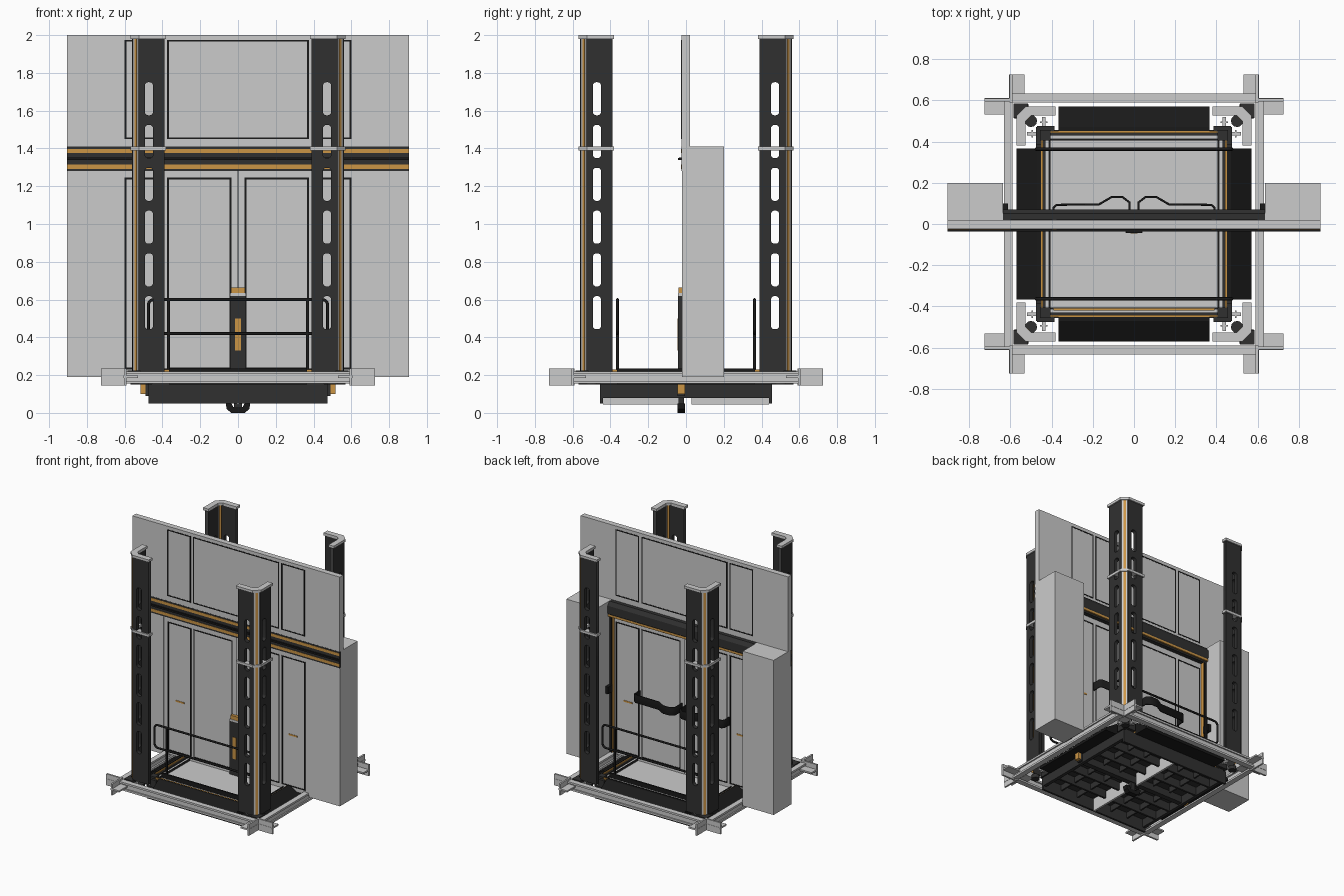
import bpy, bmesh, math
from mathutils import Vector

if "Cube" in bpy.data.objects:
    bpy.data.objects.remove(bpy.data.objects["Cube"])


def material(name, c):
    m = bpy.data.materials.new(name)
    m.diffuse_color = (*c, 1)
    m.use_nodes = True
    m.node_tree.nodes["Principled BSDF"].inputs["Base Color"].default_value = m.diffuse_color
    return m


DARK = material("dark_metal", (0.03, 0.03, 0.03))
BLACK = material("black_rubber", (0.01, 0.01, 0.01))
ORANGE = material("orange_trim", (0.6, 0.3, 0.06))


def finish(name, me, mat=None, m=""):
    ob = bpy.data.objects.new(name, me)
    bpy.context.collection.objects.link(ob)
    if mat:
        me.materials.clear()
        me.materials.append(mat)
    if m:
        mod = ob.modifiers.new("Mirror", "MIRROR")
        mod.use_axis = ("x" in m, "y" in m, False)
        mod.use_mirror_merge = False
    return ob


def boxes(name, items, mat=None, m=""):
    bm = bmesh.new()
    for lo, hi in items:
        vs = bmesh.ops.create_cube(bm, size=1)["verts"]
        for v in vs:
            v.co = Vector([(lo[i] + hi[i]) / 2 + v.co[i] * (hi[i] - lo[i]) for i in range(3)])
    me = bpy.data.meshes.new(name)
    bm.to_mesh(me)
    bm.free()
    return finish(name, me, mat, m)


def box(name, x0, x1, y0, y1, z0, z1, mat=None, m=""):
    return boxes(name, [((x0, y0, z0), (x1, y1, z1))], mat, m)


def prism(name, pts, axis, a0, a1, mat=None, m=""):
    place = {"x": lambda u, v, w: (w, u, v), "y": lambda u, v, w: (u, w, v), "z": lambda u, v, w: (u, v, w)}[axis]
    bm = bmesh.new()
    f = bm.faces.new([bm.verts.new(place(u, v, a0)) for u, v in pts])
    r = bmesh.ops.extrude_face_region(bm, geom=[f])
    d = Vector(place(0, 0, a1 - a0))
    bmesh.ops.translate(bm, vec=d, verts=[g for g in r["geom"] if isinstance(g, bmesh.types.BMVert)])
    bmesh.ops.recalc_face_normals(bm, faces=bm.faces)
    me = bpy.data.meshes.new(name)
    bm.to_mesh(me)
    bm.free()
    return finish(name, me, mat, m)


def curve_mesh(paths, cyclic, flat=False, extrude=0, bevel=0, fill="NONE"):
    cu = bpy.data.curves.new("path", "CURVE")
    cu.dimensions = "2D" if flat else "3D"
    cu.fill_mode = fill
    cu.extrude, cu.bevel_depth, cu.bevel_resolution = extrude, bevel, 2
    for pts in paths:
        s = cu.splines.new("POLY")
        s.points.add(len(pts) - 1)
        for p, q in zip(s.points, pts):
            p.co = (*q, *([0] * (3 - len(q))), 1)
        s.use_cyclic_u = cyclic
    ob = bpy.data.objects.new("path", cu)
    bpy.context.collection.objects.link(ob)
    bpy.context.view_layer.update()
    me = bpy.data.meshes.new_from_object(ob.evaluated_get(bpy.context.evaluated_depsgraph_get()))
    bpy.data.objects.remove(ob)
    return me


def round_rect(x0, x1, y0, y1, r, n=6):
    out = []
    for k, (cx, cy) in enumerate([(x1 - r, y1 - r), (x0 + r, y1 - r), (x0 + r, y0 + r), (x1 - r, y0 + r)]):
        for i in range(n + 1):
            a = math.pi / 2 * (k + i / n)
            out.append((cx + r * math.cos(a), cy + r * math.sin(a)))
    return out


# corner columns: slotted panels, chamfer strip, caps
outline = [(0.39, 0.22), (0.527, 0.22), (0.527, 1.98), (0.39, 1.98)]
slots = [round_rect(0.45, 0.493, 0.443 + 0.2265 * i, 0.618 + 0.2265 * i, 0.018) for i in range(6)]
for side in ("front", "side"):
    me = curve_mesh([outline] + slots, True, True, 0.015, 0, "BOTH")
    for v in me.vertices:
        u, z, w = v.co
        v.co = (u, 0.545 + w, z) if side == "front" else (0.545 + w, u, z)
    bm = bmesh.new()
    bm.from_mesh(me)
    bmesh.ops.remove_doubles(bm, verts=bm.verts, dist=1e-5)
    bmesh.ops.recalc_face_normals(bm, faces=bm.faces)
    bm.to_mesh(me)
    bm.free()
    finish("column_panel_" + side, me, DARK, "xy")
prism("column_corner", [(0.515, 0.53), (0.527, 0.557), (0.557, 0.527), (0.53, 0.515), (0.515, 0.515)], "z", 0.2, 1.98, None, "xy")
prism("column_orange_strip", [(0.537, 0.549), (0.549, 0.537), (0.517, 0.505), (0.505, 0.517)], "z", 0.2, 1.981, ORANGE, "xy")
cap = [(0.38, 0.57), (0.525, 0.57), (0.57, 0.525), (0.57, 0.38), (0.525, 0.38), (0.525, 0.5), (0.5, 0.525), (0.38, 0.525)]
prism("column_cap", cap, "z", 1.98, 2.0, None, "xy")
prism("column_collar", cap, "z", 1.39, 1.41, None, "xy")
box("column_foot", 0.515, 0.585, 0.515, 0.585, 0.2, 0.225, DARK, "xy")
box("column_foot_block", 0.51, 0.58, 0.51, 0.58, 0.16, 0.2, None, "xy")

# base frame of I-beams with crossed stub ends
ibeam = [(0.59, 0.155), (0.632, 0.155), (0.632, 0.17), (0.622, 0.17), (0.622, 0.205), (0.632, 0.205),
         (0.632, 0.22), (0.59, 0.22), (0.59, 0.205), (0.603, 0.205), (0.603, 0.17), (0.59, 0.17)]
prism("frame_beam_front", ibeam, "x", -0.597, 0.597, None, "y")
prism("frame_beam_side", [(u - 0.002, v) for u, v in ibeam], "y", -0.597, 0.597, None, "x")
boxes("frame_stub", [((0.59, 0.53, 0.185), (0.725, 0.61, 0.197)), ((0.59, 0.594, 0.145), (0.725, 0.608, 0.235)),
                     ((0.53, 0.59, 0.185), (0.605, 0.725, 0.197)), ((0.59, 0.59, 0.145), (0.603, 0.725, 0.235))], None, "xy")

# platform floor, curbs, skirts
box("floor", -0.42, 0.42, -0.42, 0.42, 0.16, 0.2)
box("floor_underplate", -0.45, 0.45, -0.45, 0.45, 0.145, 0.16, DARK)
skirt = [(0.45, 0.15), (0.45, 0.235), (0.47, 0.235), (0.57, 0.17), (0.57, 0.15)]
prism("skirt_front", skirt, "x", -0.365, 0.365, BLACK, "y")
prism("skirt_side", skirt, "y", -0.365, 0.365, BLACK, "x")
for nm, a, b, top, mat in (("curb_inner", 0.405, 0.412, 0.215, DARK), ("curb_grey", 0.415, 0.43, 0.21, None),
                           ("curb_dark", 0.43, 0.442, 0.22, DARK), ("curb_orange", 0.442, 0.452, 0.23, ORANGE)):
    box(nm + "_front", -0.41, 0.41, a, b, 0.16, top, mat, "y")
    box(nm + "_side", a, b, -0.41, 0.41, 0.16, top, mat, "x")
box("floor_orange_line", -0.39, 0.39, -0.42, -0.41, 0.2, 0.218, ORANGE)
boxes("corner_block", [((0.405, 0.405, 0.15), (0.455, 0.455, 0.235)), ((0.385, 0.44, 0.16), (0.47, 0.475, 0.22)),
                       ((0.44, 0.385, 0.16), (0.475, 0.47, 0.22))], DARK, "xy")
boxes("corner_pin", [((0.43, 0.47, 0.19), (0.445, 0.52, 0.205)), ((0.47, 0.43, 0.19), (0.52, 0.445, 0.205)),
                     ((0.42, 0.49, 0.185), (0.455, 0.498, 0.21)), ((0.49, 0.42, 0.185), (0.498, 0.455, 0.21))], None, "xy")
prism("levelling_foot", [(0.5 + 0.03 * math.cos(i * math.pi / 6), 0.5 + 0.03 * math.sin(i * math.pi / 6)) for i in range(12)],
      "z", 0.15, 0.18, DARK, "xy")

# underside grid
box("under_side_rail", 0.45, 0.475, -0.455, 0.455, 0.08, 0.152, DARK, "x")
box("under_end_slat", -0.475, 0.475, 0.44, 0.455, 0.05, 0.15, DARK, "y")
boxes("under_cross_slats", [((-0.45, y, 0.08), (-0.02, y + 0.015, 0.15)) for y in (0.14, 0.29)], DARK, "xy")
boxes("under_long_slats", [((x, 0.03, 0.1), (x + 0.012, 0.44, 0.15)) for x in (0.15, 0.3)], DARK, "xy")
box("under_keel", -0.008, 0.008, 0.03, 0.44, 0.045, 0.15, None, "y")
box("under_axle", -0.49, 0.49, -0.045, -0.005, 0.09, 0.15, DARK)
box("axle_end", 0.49, 0.515, -0.045, -0.005, 0.1, 0.155, ORANGE, "x")
prism("under_hook", [(-0.065, 0.05), (-0.06, 0.02), (-0.035, 0), (0.035, 0), (0.06, 0.02), (0.065, 0.05),
                     (0.035, 0.05), (0.025, 0.03), (-0.025, 0.03), (-0.035, 0.05)], "y", -0.045, -0.005, BLACK)
box("hook_stem", -0.02, 0.02, -0.04, -0.01, 0.025, 0.11, DARK)

# dividing wall, side cabinets, doors
box("upper_wall", -0.905, 0.905, -0.024, 0.02, 1.41, 2.0)
box("side_cabinet", 0.635, 0.905, -0.022, 0.2, 0.19, 1.41, None, "x")
box("door_leaf", 0.002, 0.635, -0.018, 0.018, 0.2, 1.29, None, "x")
box("door_seam", -0.002, 0.002, -0.015, 0.015, 0.2, 1.28, DARK)


def outline_frame(name, x0, x1, z0, z1, y0, y1, w=0.009):
    boxes(name, [((x0, y0, z0), (x0 + w, y1, z1)), ((x1 - w, y0, z0), (x1, y1, z1)),
                 ((x0, y0, z0), (x1, y1, z0 + w)), ((x0, y0, z1 - w), (x1, y1, z1))], BLACK, "x")


outline_frame("door_panel_trim", 0.035, 0.375, 0.23, 1.245, -0.02, 0.02)
outline_frame("door_side_trim", 0.395, 0.6, 0.23, 1.245, -0.02, 0.02)
outline_frame("upper_side_trim", 0.395, 0.6, 1.45, 1.975, -0.0255, 0.0215)
outline_frame("upper_panel_trim", -0.375, 0.375, 1.45, 1.975, -0.0255, 0.0215)
box("door_jamb", 0.615, 0.635, 0.015, 0.05, 0.2, 1.3, BLACK, "x")
box("jamb_orange_line", 0.61, 0.615, 0.015, 0.045, 0.2, 1.3, ORANGE, "x")
box("door_mark", 0.455, 0.53, -0.021, 0.021, 0.632, 0.644, ORANGE, "x")

# header band and rear lintel
box("header_band", -0.905, 0.905, -0.025, -0.01, 1.28, 1.41, DARK)
boxes("header_orange_stripes", [((-0.905, -0.027, z), (0.905, -0.02, z + 0.022)) for z in (1.292, 1.376)], ORANGE)
box("header_rib", -0.905, 0.905, -0.036, -0.02, 1.338, 1.352, BLACK)
box("header_lamp", -0.04, 0.04, -0.043, -0.03, 1.34, 1.35, BLACK)
prism("rear_lintel", [(0.015, 1.285), (0.05, 1.285), (0.07, 1.32), (0.07, 1.38), (0.05, 1.41), (0.015, 1.41)], "x", -0.635, 0.635, DARK)
box("lintel_orange", -0.635, 0.635, 0.03, 0.067, 1.295, 1.312, ORANGE)

# centre control post
box("control_post", -0.042, 0.042, -0.043, -0.015, 0.2, 0.62, DARK)
box("post_grey_band", -0.042, 0.042, -0.043, -0.015, 0.62, 0.635)
box("post_orange_cap", -0.038, 0.038, -0.04, -0.015, 0.635, 0.665, ORANGE)
box("post_orange_panel", -0.016, 0.016, -0.046, -0.04, 0.33, 0.5, ORANGE)

# railings
loop = [(x, -0.363, z) for x, z in round_rect(-0.475, 0.475, 0.42, 0.6, 0.03)]
finish("railing_loop", curve_mesh([loop], True, bevel=0.008, fill="FULL"), BLACK, "y")
box("railing_post", 0.36, 0.374, -0.37, -0.356, 0.19, 0.6, BLACK, "xy")
box("railing_foot", -0.41, 0.41, -0.37, -0.358, 0.2, 0.235, BLACK, "y")

# wavy pull bars behind the doors, with wall brackets
wave = [(0.39, 0.015), (0.39, 0.08), (0.375, 0.093), (0.17, 0.095), (0.11, 0.13), (0.055, 0.13), (0.022, 0.105), (0.022, 0.015)]
me = curve_mesh([wave], False, True, 0.028, 0.005)
for v in me.vertices:
    v.co.z += 0.725
finish("pull_bar", me, BLACK, "x")
box("pull_bar_bracket", 0.61, 0.635, 0.04, 0.1, 0.7, 0.755, BLACK, "x")
